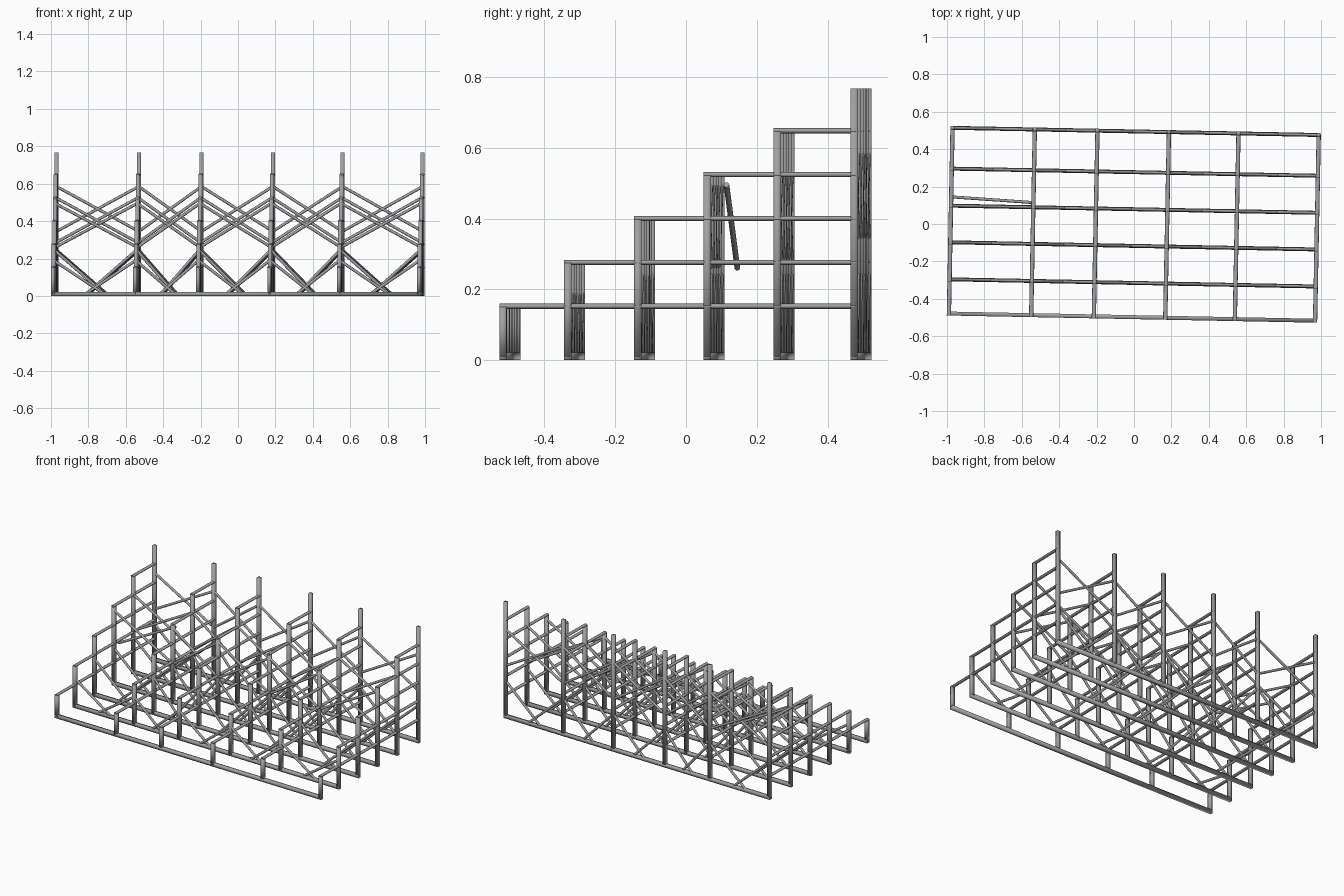
import bpy, bmesh
from mathutils import Vector, Matrix

if "Cube" in bpy.data.objects:
    bpy.data.objects.remove(bpy.data.objects["Cube"], do_unlink=True)

steel = bpy.data.materials.new("steel_grey")
steel.use_nodes = True
colour = (0.36, 0.36, 0.36, 1)
steel.diffuse_color = colour
steel.node_tree.nodes["Principled BSDF"].inputs["Base Color"].default_value = colour

# Frame layout: post columns, rows from front to back, and row heights
COLS = [-0.98, -0.54, -0.205, 0.177, 0.549, 0.978]
ROWS = [-0.498, -0.315, -0.117, 0.079, 0.277, 0.495]
TOPS = [0.152, 0.276, 0.40, 0.524, 0.648, 0.768]
YAW = -0.0195
POST = 0.021
BRACE = 0.016


def placed(a, b, width, height):
    """Matrix that stretches a unit shape between two points."""
    d = b - a
    turn = d.to_track_quat('Z', 'Y').to_matrix().to_4x4()
    size = Matrix.Diagonal((width, height, d.length, 1))
    return Matrix.Translation((a + b) / 2) @ turn @ size


def bar(bm, a, b, width):
    """Add a square bar between two points."""
    bmesh.ops.create_cube(bm, size=1, matrix=placed(Vector(a), Vector(b), width, width))


def tube(bm, a, b, width, height):
    """Add a round tube between two points, with open-shaded flat ends."""
    bmesh.ops.create_cone(bm, cap_ends=True, segments=12, radius1=0.5, radius2=0.5, depth=1,
                          matrix=placed(Vector(a), Vector(b), width, height))


def finish(bm, name):
    """Turn a group of pieces into one smooth object, set at the frame's slight angle."""
    for face in bm.faces:
        face.smooth = True
        # Tube ends stay crisp
        if len(face.verts) > 4:
            for edge in face.edges:
                edge.smooth = False
    mesh = bpy.data.meshes.new(name)
    bm.to_mesh(mesh)
    bm.free()
    mesh.materials.append(steel)
    obj = bpy.data.objects.new(name, mesh)
    bpy.context.collection.objects.link(obj)
    obj.rotation_euler.z = YAW


# High and low ends of the upper cross braces, for the three back rows
UPPER = {3: (0.495, 0.26), 4: (0.525, 0.285), 5: (0.585, 0.345)}

for i, (y, top) in enumerate(zip(ROWS, TOPS)):
    row = f"row_{i + 1}"
    half = POST / 2

    # Ground beam
    bm = bmesh.new()
    bar(bm, (COLS[0] - half, y, half), (COLS[-1] + half, y, half), POST)
    finish(bm, f"ground_beam_{row}")

    # Upright posts
    bm = bmesh.new()
    for x in COLS:
        bar(bm, (x, y, half), (x, y, top), POST)
    finish(bm, f"posts_{row}")

    # Level rails running back to the tall posts
    if i < 5:
        bm = bmesh.new()
        for x in COLS:
            tube(bm, (x, y - half, top), (x, ROWS[-1] + 0.004, top), 0.023, 0.0145)
        finish(bm, f"rails_{row}")

    # Cross braces in every bay
    if i > 0:
        bm = bmesh.new()
        high = 0.19 if i == 1 else 0.245
        for bay, (l, r) in enumerate(zip(COLS, COLS[1:])):
            for p, q in ((l, r), (r, l)):
                foot = p + 0.6 * (q - p)
                tube(bm, (p, y, high), (foot, y, 0.015), BRACE, BRACE)
                if i in UPPER:
                    hi, lo = UPPER[i]
                    # One brace sits loose behind its row
                    loose = i == 3 and bay == 0 and p == r
                    tube(bm, (p, y + 0.025 * loose, hi), (q, y + 0.047 * loose, lo),
                         BRACE, BRACE)
        finish(bm, f"cross_braces_{row}")
